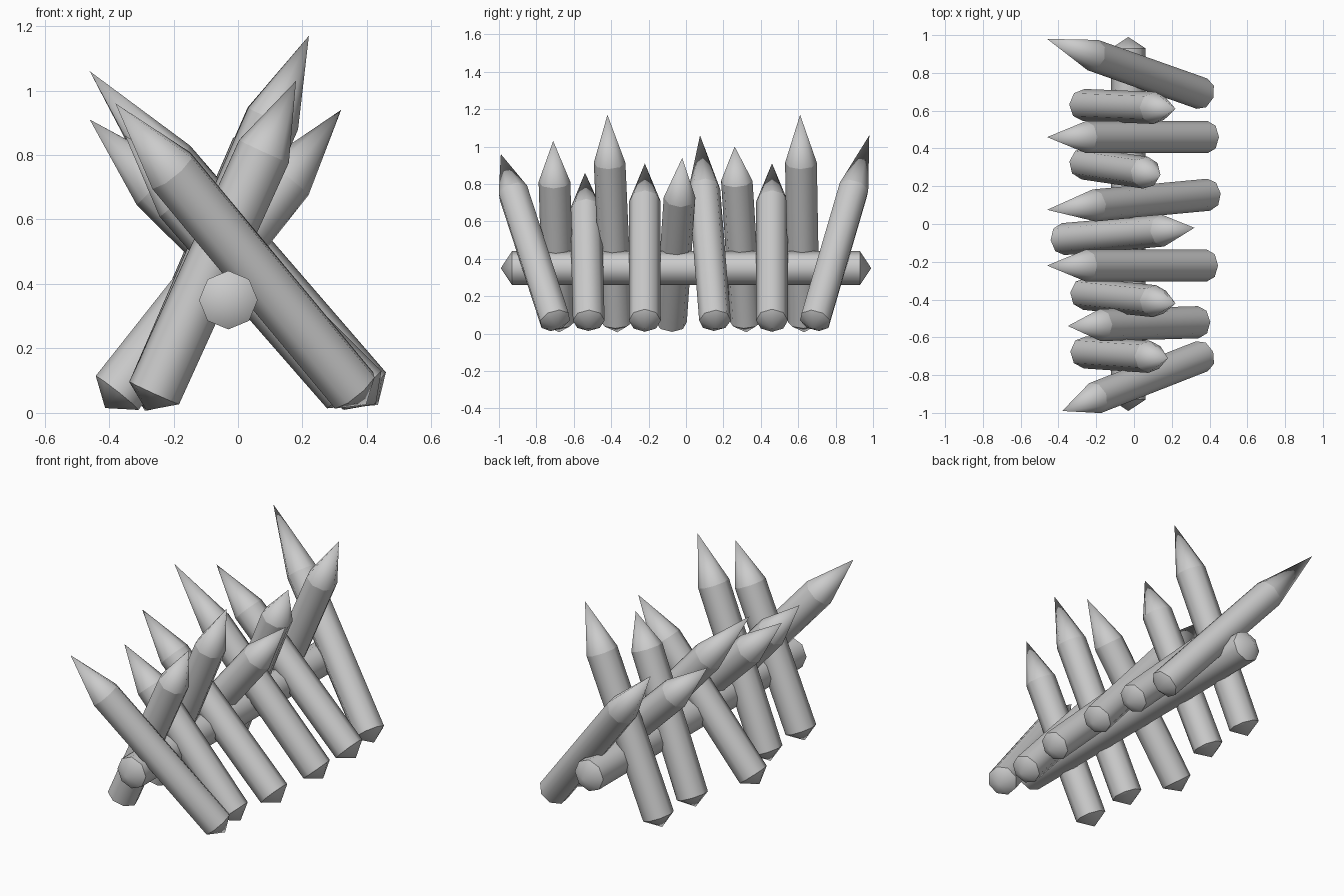
import bpy, bmesh
from math import cos, sin, pi
from mathutils import Vector

cube = bpy.data.objects.get("Cube")
if cube:
    bpy.data.objects.remove(cube, do_unlink=True)

wood = bpy.data.materials.new("grey wood")
wood.use_nodes = True
grey = (0.6, 0.6, 0.6, 1)
wood.diffuse_color = grey
wood.node_tree.nodes["Principled BSDF"].inputs["Base Color"].default_value = grey

SIDES = 8
BUTT = 0.06   # depth of the blunt point on a cut end


def pole(name, base, tip, cone, radius):
    """Eight-sided pole: blunt point below base, long point of length cone at tip."""
    base, tip = Vector(base), Vector(tip)
    axis = tip - base
    length = axis.length
    bm = bmesh.new()
    rings = [[bm.verts.new((radius * cos(2 * pi * i / SIDES),
                            radius * sin(2 * pi * i / SIDES), z))
              for i in range(SIDES)] for z in (0, length - cone)]
    butt = bm.verts.new((0, 0, -BUTT))
    point = bm.verts.new((0, 0, length))
    low, high = rings
    for i in range(SIDES):
        j = (i + 1) % SIDES
        bm.faces.new((low[i], low[j], high[j], high[i]))
        bm.faces.new((low[j], low[i], butt))
        bm.faces.new((high[i], high[j], point))
    for f in bm.faces:
        f.smooth = True
    # Crisp shoulder where the shaft meets each point
    for ring in rings:
        for i in range(SIDES):
            bm.edges.get((ring[i], ring[(i + 1) % SIDES])).smooth = False
    mesh = bpy.data.meshes.new(name)
    bm.to_mesh(mesh)
    bm.free()
    mesh.materials.append(wood)
    obj = bpy.data.objects.new(name, mesh)
    obj.location = base
    obj.rotation_mode = 'QUATERNION'
    obj.rotation_quaternion = axis.to_track_quat('Z', 'Y')
    bpy.context.collection.objects.link(obj)


# Horizontal log that ties the stakes together
pole("cross_log", (-0.03, -0.93, 0.35), (-0.03, 0.99, 0.35), 0.06, 0.091)

# Stakes leaning to the right: base x, base y, tip position, point length
right_leaning = [
    (0.36, -0.70, (-0.38, -0.99, 0.96), 0.28),
    (0.34, -0.52, (-0.35, -0.54, 0.86), 0.26),
    (0.385, -0.22, (-0.46, -0.22, 0.91), 0.29),
    (0.395, 0.155, (-0.46, 0.075, 1.06), 0.38),
    (0.39, 0.46, (-0.46, 0.46, 0.91), 0.29),
    (0.36, 0.69, (-0.46, 0.98, 1.06), 0.39),
]
# Stakes leaning to the left
left_leaning = [
    (-0.26, -0.68, (0.18, -0.71, 1.03), 0.24),
    (-0.26, -0.37, (0.22, -0.42, 1.17), 0.28),
    (-0.375, -0.08, (0.32, -0.02, 0.94), 0.27),
    (-0.265, 0.32, (0.14, 0.26, 1.0), 0.2),
    (-0.265, 0.63, (0.22, 0.61, 1.17), 0.28),
]
for side, stakes, z in (("right", right_leaning, 0.07), ("left", left_leaning, 0.062)):
    for n, (x, y, tip, cone) in enumerate(stakes, 1):
        pole(f"stake_{side}_{n}", (x, y, z), tip, cone, 0.085)
